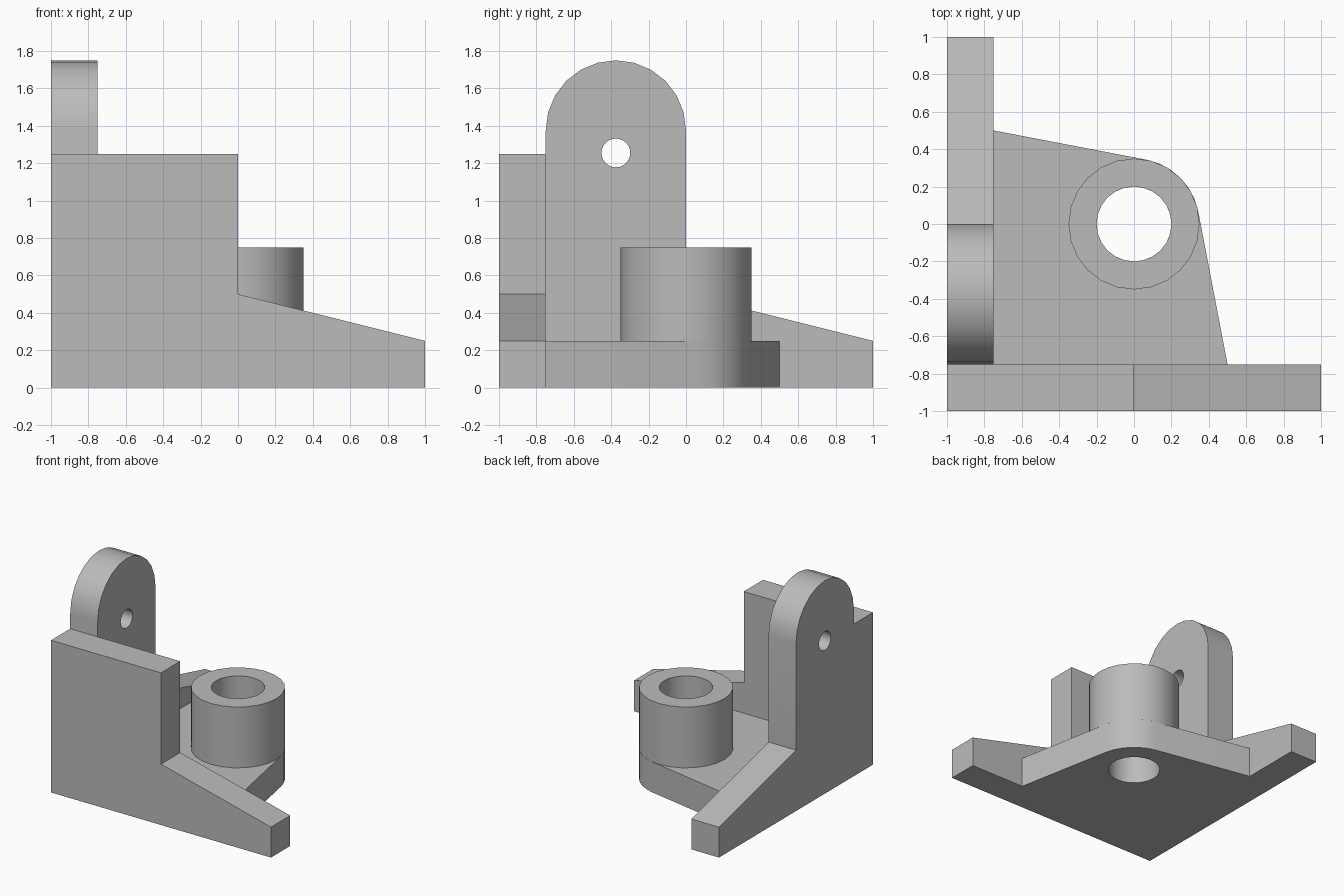
import bpy, bmesh
from math import sin, cos, pi, acos, atan2, hypot
from mathutils import Matrix, Vector

cube = bpy.data.objects.get("Cube")
if cube:
    bpy.data.objects.remove(cube, do_unlink=True)

grey = bpy.data.materials.new("plain grey")
grey.use_nodes = True
colour = (0.5, 0.5, 0.5, 1)
grey.diffuse_color = colour
grey.node_tree.nodes["Principled BSDF"].inputs["Base Color"].default_value = colour


def arc(cx, cy, r, start, end, steps):
    """Points along an arc, both ends included."""
    angles = [start + (end - start) * i / steps for i in range(steps + 1)]
    return [(cx + r * cos(a), cy + r * sin(a)) for a in angles]


def circle(cx, cy, r, sides=24):
    return arc(cx, cy, r, 0, 2 * pi, sides)[:-1]


def plate(name, loops, depth, matrix):
    """Extrude an outline, with any hole loops after it, into a solid."""
    bm = bmesh.new()
    for loop in loops:
        verts = [bm.verts.new((x, y, 0)) for x, y in loop]
        for a, b in zip(verts, verts[1:] + verts[:1]):
            bm.edges.new((a, b))
    bmesh.ops.triangle_fill(bm, edges=bm.edges[:], use_beauty=True, normal=(0, 0, 1))
    top = bmesh.ops.extrude_face_region(bm, geom=bm.faces[:], use_keep_orig=True)["geom"]
    bmesh.ops.translate(bm, verts=[v for v in top if isinstance(v, bmesh.types.BMVert)],
                        vec=(0, 0, depth))
    bmesh.ops.transform(bm, matrix=matrix, verts=bm.verts[:])
    bmesh.ops.recalc_face_normals(bm, faces=bm.faces[:])
    mesh = bpy.data.meshes.new(name)
    bm.to_mesh(mesh)
    bm.free()
    mesh.materials.append(grey)
    obj = bpy.data.objects.new(name, mesh)
    bpy.context.collection.objects.link(obj)
    bpy.ops.object.select_all(action="DESELECT")
    obj.select_set(True)
    bpy.context.view_layer.objects.active = obj
    bpy.ops.object.shade_smooth_by_angle(angle=pi / 6)
    return obj


def axes(u, v, w, origin):
    """Matrix that sends the profile axes to the given directions."""
    m = Matrix((u, v, w)).transposed().to_4x4()
    m.translation = Vector(origin)
    return m


X, Y, Z = Vector((1, 0, 0)), Vector((0, 1, 0)), Vector((0, 0, 1))
wall = 0.25
inner = wall - 1          # inside face of both walls
boss_r, bore_r = 0.35, 0.2

# Front wall: tall block stepping down to a sloping foot
plate("front_wall", [[(-1, 0), (1, 0), (1, 0.25), (0, 0.5), (0, 1.25), (-1, 1.25)]],
      wall, axes(X, Z, Y, (0, -1, 0)))

# Side wall: round-topped lug with a pin hole and a sloping foot
lug_top = arc(-0.375, 1.375, 0.375, 0, pi, 12)
plate("side_wall", [[(inner, 0), (1, 0), (1, 0.25), (0, 0.5)] + lug_top,
                    circle(-0.375, 1.255, 0.077)],
      wall, axes(Y, Z, X, (-1, 0, 0)))

# Base: edges run tangent from the walls to the boss
end = 0.5
swing = atan2(inner, end) + acos(boss_r / hypot(inner, end))
base_round = arc(0, 0, boss_r, swing, pi / 2 - swing, 6)
bore = circle(0, 0, bore_r)
plate("base", [[(inner, inner), (end, inner)] + base_round + [(inner, end)], bore],
      wall, Matrix.Identity(4))

# Boss: bored cylinder standing on the base
plate("boss", [circle(0, 0, boss_r), bore], 0.5, Matrix.Translation((0, 0, wall)))
